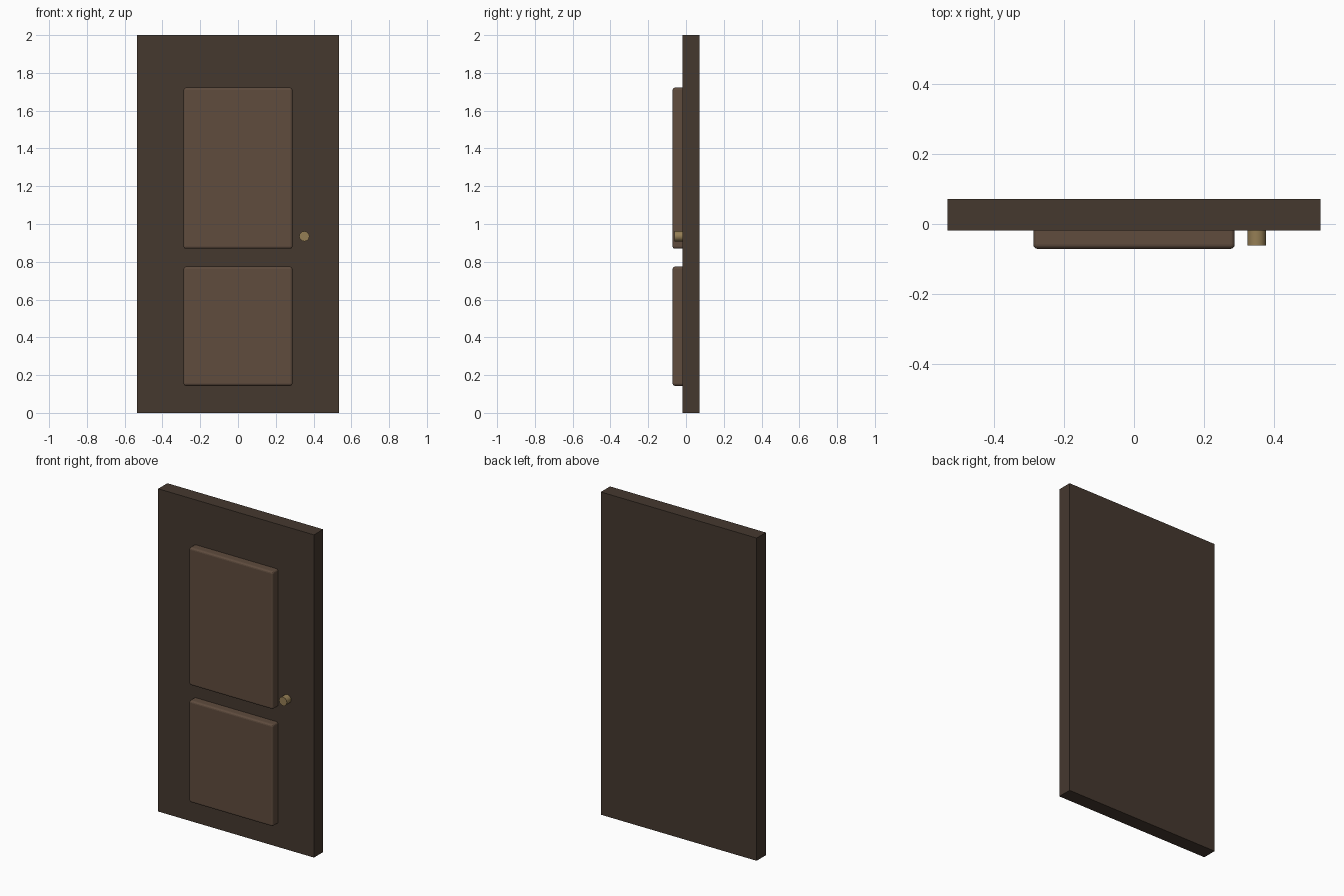
import bpy, math

if "Cube" in bpy.data.objects:
    bpy.data.objects.remove(bpy.data.objects["Cube"])


def material(name, rgb):
    m = bpy.data.materials.new(name)
    m.diffuse_color = (*rgb, 1)
    m.use_nodes = True
    m.node_tree.nodes["Principled BSDF"].inputs["Base Color"].default_value = m.diffuse_color
    return m


def box(name, x, y, z, mat, bevel=0):
    """Box from (min, max) ranges, with optional rounded edges."""
    centre = [(a + b) / 2 for a, b in (x, y, z)]
    bpy.ops.mesh.primitive_cube_add(size=1, location=centre)
    ob = bpy.context.object
    ob.name = name
    ob.scale = [b - a for a, b in (x, y, z)]
    bpy.ops.object.transform_apply(location=False, rotation=False, scale=True)
    ob.data.materials.append(mat)
    if bevel:
        mod = ob.modifiers.new("rounded_edges", 'BEVEL')
        mod.width = bevel
        mod.segments = 3
    return ob


dark_wood = material("dark_wood", (0.06, 0.04, 0.028))
light_wood = material("light_wood", (0.115, 0.072, 0.048))
brass = material("brass", (0.30, 0.21, 0.09))

# Door slab
box("door_slab", (-0.534, 0.534), (-0.019, 0.071), (0, 2), dark_wood)

# Raised panels, backs sunk into the slab
for name, z in (("lower_panel", (0.143, 0.774)), ("upper_panel", (0.869, 1.722))):
    box(name, (-0.288, 0.288), (-0.071, 0.0), z, light_wood, bevel=0.012)

# Round knob
bpy.ops.mesh.primitive_cylinder_add(vertices=12, radius=0.027, depth=0.06,
                                    location=(0.351, -0.031, 0.935),
                                    rotation=(math.pi / 2, 0, 0))
knob = bpy.context.object
knob.name = "door_knob"
knob.data.materials.append(brass)
bpy.ops.object.shade_smooth_by_angle(angle=math.radians(35))
